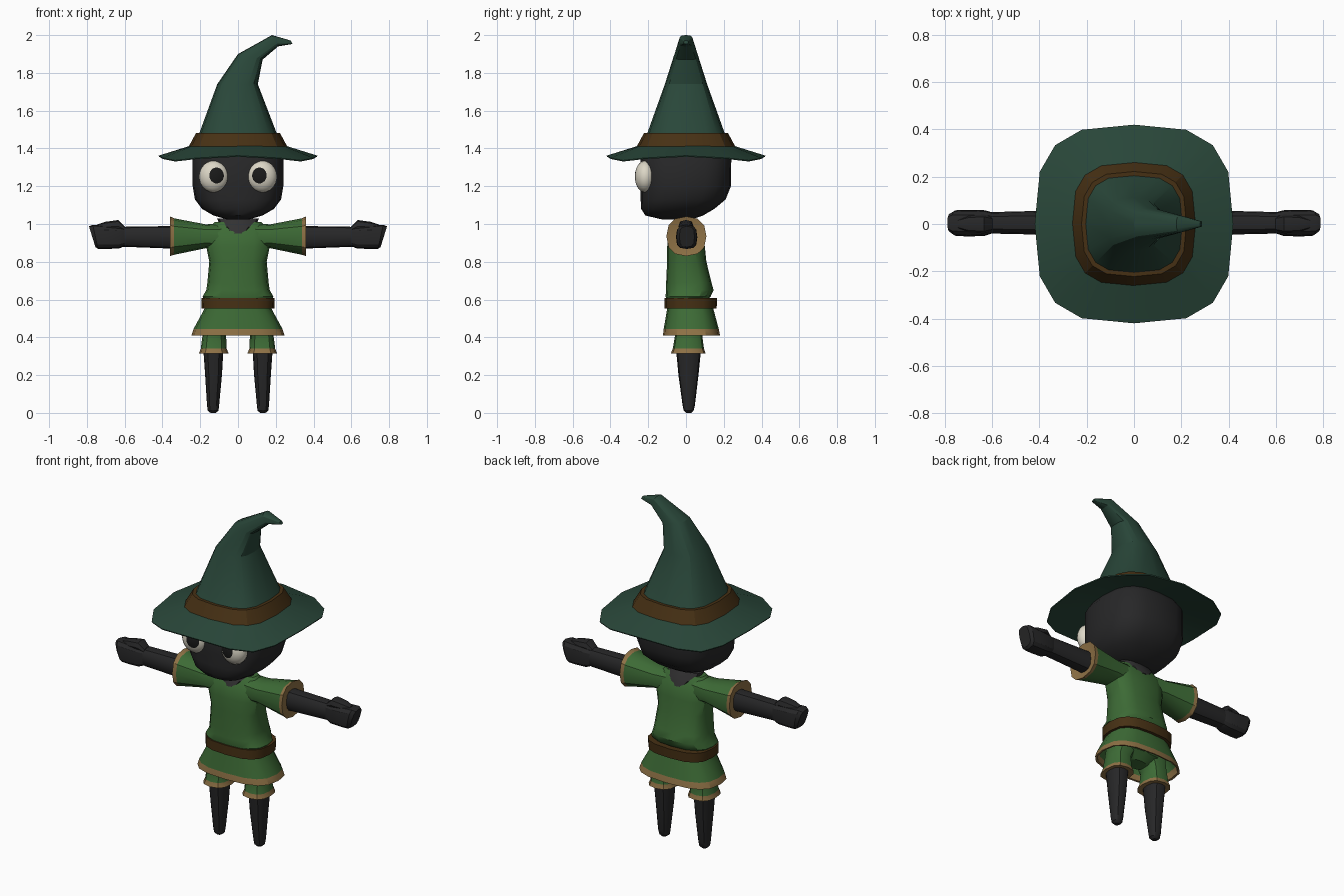
import bpy, bmesh, math
from mathutils import Matrix, Vector

if "Cube" in bpy.data.objects:
    bpy.data.objects.remove(bpy.data.objects["Cube"])


def material(name, r, g, b):
    m = bpy.data.materials.new(name)
    m.use_nodes = True
    m.diffuse_color = (r, g, b, 1)
    bsdf = m.node_tree.nodes["Principled BSDF"]
    bsdf.inputs["Base Color"].default_value = (r, g, b, 1)
    bsdf.inputs["Roughness"].default_value = 0.9
    return m


SKIN = material("charcoal_skin", 0.020, 0.020, 0.021)
NECK = material("dark_grey", 0.032, 0.031, 0.032)
HAT = material("deep_teal_green", 0.022, 0.062, 0.041)
TUNIC = material("leaf_green", 0.046, 0.145, 0.036)
TRIM = material("tan_trim", 0.27, 0.165, 0.06)
LEATHER = material("brown_leather", 0.062, 0.030, 0.007)
WHITE = material("eye_white", 0.72, 0.68, 0.57)
PUPIL = material("pupil_black", 0.010, 0.010, 0.010)


def finish(name, bm, mats, angle):
    bmesh.ops.recalc_face_normals(bm, faces=bm.faces)
    me = bpy.data.meshes.new(name)
    bm.to_mesh(me)
    bm.free()
    for m in mats:
        me.materials.append(m)
    ob = bpy.data.objects.new(name, me)
    bpy.context.collection.objects.link(ob)
    bpy.ops.object.select_all(action='DESELECT')
    ob.select_set(True)
    bpy.context.view_layer.objects.active = ob
    bpy.ops.object.shade_smooth_by_angle(angle=math.radians(angle))
    return ob


def loft(name, rings, mats, n=16, p=2.6, side=1, sideways=False,
         seg=None, caps=(True, True), closed=False, angle=32):
    """Skin rounded-square rings (h, u0, u1, v0, v1, tilt, droop).
    Upright: h=z, u=x, v=y.  Sideways: h=x, u=z, v=y.  side=-1 mirrors x."""
    bm = bmesh.new()
    loops = []
    for h, u0, u1, v0, v1, *extra in rings:
        tilt, droop = (list(extra) + [0, 0])[:2]
        loop = []
        for i in range(n):
            t = 2 * math.pi * i / n
            c, s = math.cos(t), math.sin(t)
            cu = math.copysign(abs(c) ** (2 / p), c)
            sv = math.copysign(abs(s) ** (2 / p), s)
            u = (u0 + u1) / 2 + cu * (u1 - u0) / 2
            v = (v0 + v1) / 2 + sv * (v1 - v0) / 2
            w = h + tilt * cu - droop * math.sin(2 * t) ** 2
            co = (side * w, v, u) if sideways else (side * u, v, w)
            loop.append(bm.verts.new(co))
        loops.append(loop)
    pairs = list(zip(loops, loops[1:]))
    if closed:
        pairs.append((loops[-1], loops[0]))
    for k, (a, b) in enumerate(pairs):
        for i in range(n):
            j = (i + 1) % n
            bm.faces.new((a[i], a[j], b[j], b[i])).material_index = seg[k] if seg else 0
    if not closed:
        if caps[0]:
            bm.faces.new(loops[0][::-1]).material_index = seg[0] if seg else 0
        if caps[1]:
            bm.faces.new(loops[-1]).material_index = seg[-1] if seg else 0
    return finish(name, bm, mats, angle)


def sq(h, r, *extra):
    return (h, -r, r, -r, r, *extra)


# Pointed hat with a drooping brim and a bent tip
loft("hat", [
    sq(1.40, 0.20), sq(1.356, 0.418, 0, 0.025), sq(1.362, 0.42, 0, 0.025),
    sq(1.415, 0.25), sq(1.48, 0.205),
    (1.74, -0.11, 0.105, -0.112, 0.112),
    (1.885, 0.0, 0.13, -0.066, 0.066, -0.015),
    (1.97, 0.18, 0.212, -0.036, 0.036, -0.03),
    (1.962, 0.28, 0.288, -0.012, 0.012, -0.009),
], [HAT], p=3, caps=(False, True), angle=25)
loft("hat_band", [sq(1.41, 0.235), sq(1.408, 0.262), sq(1.482, 0.222), sq(1.482, 0.195)],
     [LEATHER], p=3, closed=True, angle=25)

# Head with a flat face and a rounded back
loft("head", [
    (1.025, -0.06, 0.06, -0.13, 0.03),
    (1.045, -0.13, 0.13, -0.215, 0.09),
    (1.08, -0.19, 0.19, -0.238, 0.15),
    (1.13, -0.228, 0.228, -0.24, 0.21),
    (1.2, -0.24, 0.24, -0.24, 0.238),
    sq(1.36, 0.24), sq(1.42, 0.20), sq(1.47, 0.12),
], [SKIN], n=20, p=2.8, angle=40)

# Eyes: flattened balls whose poles point slightly inward, pole cap is the pupil
for label, s in (("left", 1), ("right", -1)):
    bm = bmesh.new()
    bmesh.ops.create_uvsphere(bm, u_segments=20, v_segments=12, radius=1)
    for f in bm.faces:
        f.material_index = int(f.calc_center_median().z > math.cos(math.radians(30)))
    pole = Vector((-0.22 * s, -1, 0.08))
    turn = Vector((0, 0, 1)).rotation_difference(pole).to_matrix().to_4x4()
    bm.transform(Matrix.Translation((0.128 * s, -0.216, 1.251))
                 @ Matrix.Diagonal((0.079, 0.055, 0.085, 1)) @ turn)
    finish(label + "_eye", bm, [WHITE, PUPIL], 40)

# Neck showing through the wide collar
loft("neck", [
    (0.95, -0.055, 0.055, -0.092, 0.092), (0.985, -0.095, 0.095, -0.078, 0.078),
    (1.028, -0.11, 0.11, -0.05, 0.05),
], [NECK], n=12)

# Tunic: upper body, flared skirt with trim, and belt
loft("tunic_body", [
    (0.59, -0.17, 0.17, -0.10, 0.11),
    (0.615, -0.188, 0.188, -0.108, 0.13),
    (0.65, -0.168, 0.168, -0.106, 0.146),
    (0.69, -0.162, 0.162, -0.105, 0.135),
    (0.80, -0.152, 0.152, -0.10, 0.108),
    (0.88, -0.168, 0.168, -0.10, 0.10),
    (0.955, -0.17, 0.17, -0.086, 0.086),
    (1.01, -0.125, 0.125, -0.05, 0.05),
], [TUNIC], p=2.8)
loft("tunic_skirt", [
    (0.60, -0.165, 0.165, -0.095, 0.135),
    (0.55, -0.178, 0.178, -0.10, 0.145),
    (0.445, -0.235, 0.235, -0.118, 0.173),
    (0.41, -0.247, 0.247, -0.122, 0.18),
    (0.412, -0.235, 0.235, -0.112, 0.17),
    (0.445, -0.222, 0.222, -0.108, 0.163),
    (0.54, -0.168, 0.168, -0.092, 0.137),
], [TUNIC, TRIM], p=2.8, seg=[0, 0, 1, 1, 1, 0], caps=(True, False))
loft("belt", [
    (0.552, -0.165, 0.165, -0.09, 0.13), (0.552, -0.192, 0.192, -0.114, 0.162),
    (0.608, -0.194, 0.194, -0.114, 0.165), (0.608, -0.165, 0.165, -0.09, 0.13),
], [LEATHER], p=2.8, closed=True)
loft("shorts_seat", [
    (0.42, -0.06, 0.06, -0.03, 0.06), (0.46, -0.16, 0.16, -0.07, 0.10),
    (0.55, -0.16, 0.16, -0.085, 0.12),
], [TUNIC], n=12)

# Limbs, built once and mirrored
for label, s in (("left", 1), ("right", -1)):
    loft(label + "_sleeve", [
        (0.05, 0.86, 1.005, -0.075, 0.075), (0.17, 0.872, 0.998, -0.085, 0.085),
        (0.338, 0.837, 1.03, -0.10, 0.105), (0.36, 0.83, 1.04, -0.104, 0.108),
        (0.35, 0.87, 1.0, -0.06, 0.065),
    ], [TUNIC, TRIM], n=12, p=2.4, side=s, sideways=True, seg=[0, 0, 1, 1])
    loft(label + "_arm", [
        (0.30, 0.868, 0.99, -0.047, 0.058), (0.62, 0.88, 0.985, -0.04, 0.05),
    ], [SKIN], n=12, side=s, sideways=True)
    loft(label + "_hand", [
        (0.595, 0.885, 0.98, -0.038, 0.048), (0.63, 0.87, 0.988, -0.05, 0.058),
        (0.70, 0.868, 0.992, -0.053, 0.06),
        (0.755, 0.868, 0.996, -0.05, 0.058, 0.014),
        (0.772, 0.878, 0.988, -0.035, 0.045, 0.017),
    ], [SKIN], n=12, p=3, side=s, sideways=True)
    loft(label + "_thumb", [
        (0.598, 0.955, 0.985, -0.03, 0.03), (0.635, 0.955, 1.021, -0.04, 0.04),
        (0.70, 0.955, 1.012, -0.035, 0.035), (0.745, 0.96, 0.998, -0.02, 0.02),
    ], [SKIN], n=8, side=s, sideways=True)
    loft(label + "_shorts_leg", [
        (0.318, 0.07, 0.19, -0.05, 0.08), (0.315, 0.05, 0.207, -0.08, 0.104),
        (0.34, 0.06, 0.197, -0.07, 0.095), (0.41, 0.063, 0.188, -0.058, 0.086),
        (0.50, 0.02, 0.17, -0.07, 0.10),
    ], [TUNIC, TRIM], n=12, side=s, seg=[1, 1, 0, 0])
    loft(label + "_leg", [
        (0.0, 0.118, 0.146, 0.0, 0.028), (0.012, 0.103, 0.160, -0.012, 0.04),
        (0.04, 0.10, 0.164, -0.018, 0.047), (0.20, 0.085, 0.174, -0.04, 0.066),
        (0.34, 0.077, 0.184, -0.053, 0.08),
    ], [SKIN], n=12, p=2.4, side=s)
